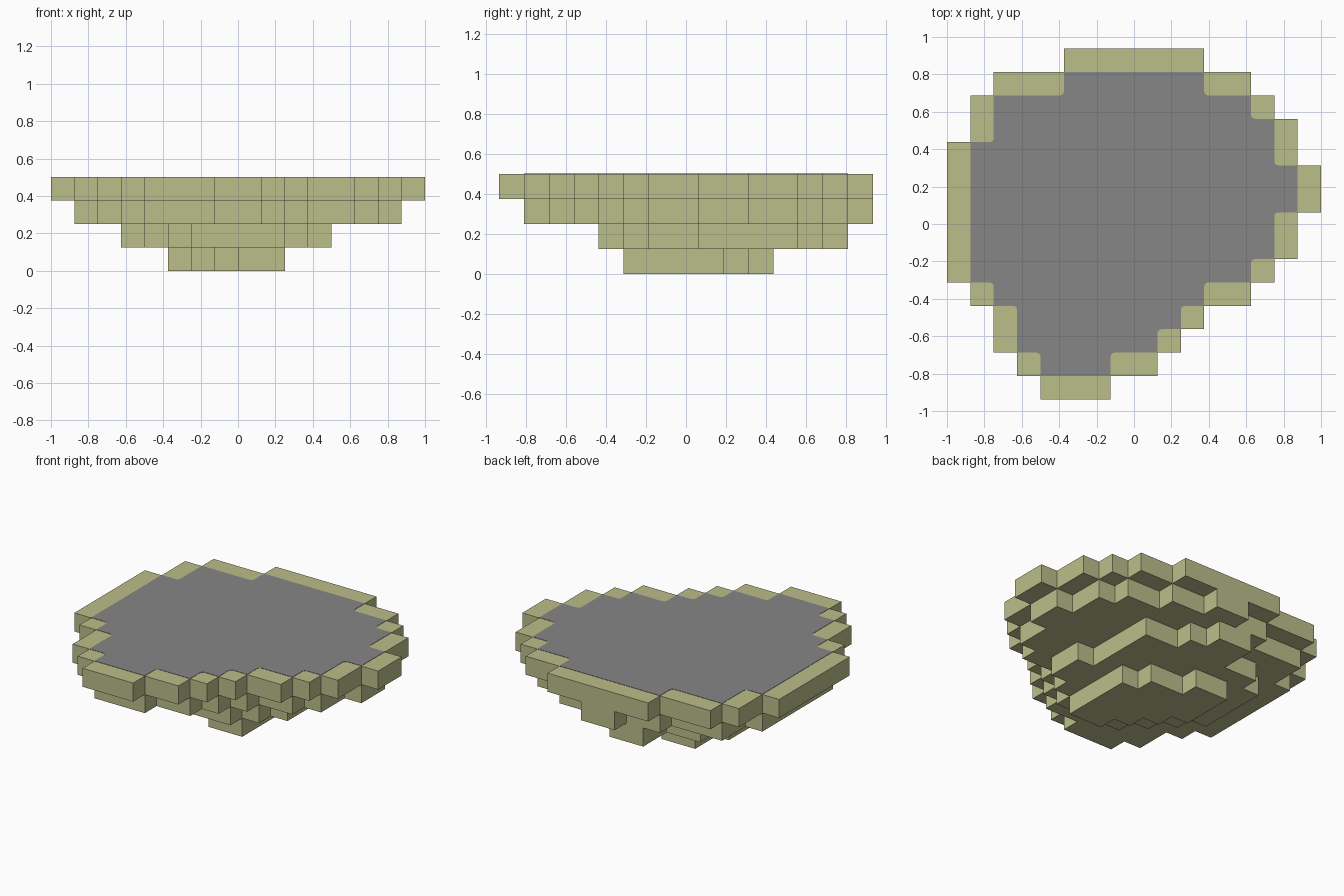
import bpy, bmesh

if "Cube" in bpy.data.objects:
    bpy.data.objects.remove(bpy.data.objects["Cube"], do_unlink=True)

CELL = 0.125
X0, Y0 = -1.0, -0.9375


def material(name, rgb):
    m = bpy.data.materials.new(name)
    m.use_nodes = True
    m.diffuse_color = (*rgb, 1)
    m.node_tree.nodes["Principled BSDF"].inputs["Base Color"].default_value = (*rgb, 1)
    return m


sand = material("pale_olive_sand", (0.50, 0.515, 0.255))
stone = material("grey_floor", (0.238, 0.238, 0.238))


def cells(first_row, spans):
    """Grid cells from one (start, end) column span per row, front to back."""
    return {(c, first_row + i) for i, (a, b) in enumerate(spans) for c in range(a, b)}


def slab(name, filled, z, height, mat, round_corners=0.0):
    """Extrude a set of grid cells into a clean stepped slab."""
    bm = bmesh.new()
    verts = {}

    def corner(c, r):
        if (c, r) not in verts:
            verts[c, r] = bm.verts.new((X0 + c * CELL, Y0 + r * CELL, z))
        return verts[c, r]

    for c, r in sorted(filled):
        bm.faces.new([corner(c, r), corner(c + 1, r), corner(c + 1, r + 1), corner(c, r + 1)])
    ext = bmesh.ops.extrude_face_region(bm, geom=bm.faces[:], use_keep_orig=True)
    for v in ext["geom"]:
        if isinstance(v, bmesh.types.BMVert):
            v.co.z += height
    bmesh.ops.recalc_face_normals(bm, faces=bm.faces[:])
    bmesh.ops.dissolve_limit(bm, angle_limit=0.02, verts=bm.verts[:], edges=bm.edges[:])
    if round_corners:
        bm.normal_update()
        inner = [e for e in bm.edges if len(e.link_faces) == 2 and not e.is_convex
                 and abs(e.verts[0].co.z - e.verts[1].co.z) > height / 2]
        bmesh.ops.bevel(bm, geom=inner, offset=round_corners, segments=3,
                        profile=0.5, affect='EDGES')
    mesh = bpy.data.meshes.new(name)
    bm.to_mesh(mesh)
    bm.free()
    mesh.materials.append(mat)
    ob = bpy.data.objects.new(name, mesh)
    bpy.context.collection.objects.link(ob)
    return ob


# Rim layer outline, and the floor area one cell inside it
rim = cells(0, [(4, 7), (3, 9), (2, 10), (2, 11), (1, 13), (0, 14), (0, 15), (0, 15),
                (0, 16), (0, 16), (0, 15), (1, 15), (1, 14), (2, 13), (5, 11)])
floor = {(c, r) for c, r in rim
         if {(c - 1, r), (c + 1, r), (c, r - 1), (c, r + 1)} <= rim}

# Layers below, shrinking toward the bottom
upper = floor | cells(14, [(7, 9)])
lower = cells(4, [(6, 10), (5, 11), (4, 12), (3, 12), (3, 11), (3, 11), (3, 11),
                  (4, 11), (6, 9), (6, 8)])
base = cells(5, [(8, 10), (7, 10), (6, 10), (5, 10), (5, 9), (5, 7)])

for i, (name, filled) in enumerate([("base_layer", base), ("lower_layer", lower),
                                    ("upper_layer", upper), ("rim_layer", rim)]):
    slab(name, filled, i * CELL, CELL, sand)

# Thin grey floor inlay with softened inner corners
slab("floor_inlay", floor, 4 * CELL, 0.002, stone, round_corners=0.022)
